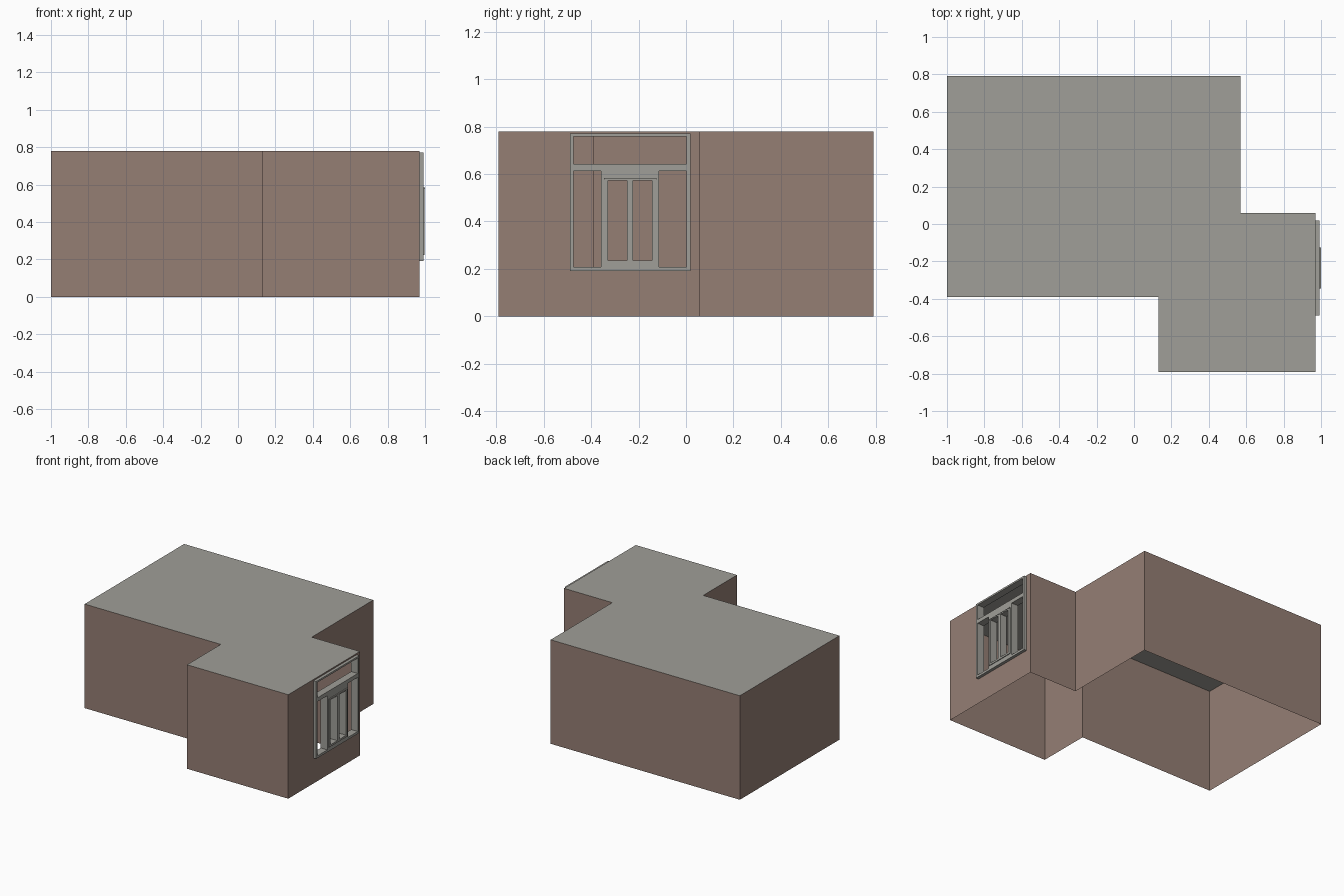
import bpy, bmesh

if "Cube" in bpy.data.objects:
    bpy.data.objects.remove(bpy.data.objects["Cube"])

H = 0.78          # wall height
WALL_X = 0.97     # plane of the wall that holds the window


def material(name, rgb):
    m = bpy.data.materials.new(name)
    m.diffuse_color = (*rgb, 1.0)
    m.use_nodes = True
    m.node_tree.nodes["Principled BSDF"].inputs["Base Color"].default_value = m.diffuse_color
    return m


brown = material("brown_wall", (0.30, 0.21, 0.175))
grey = material("warm_grey", (0.35, 0.345, 0.315))


def finish(bm, name, mats):
    me = bpy.data.meshes.new(name)
    bm.to_mesh(me)
    bm.free()
    for m in mats:
        me.materials.append(m)
    ob = bpy.data.objects.new(name, me)
    bpy.context.collection.objects.link(ob)
    return ob


def pierced_sheet(bm, x, rects):
    """Flat sheet at x facing +x: first (y0, y1, z0, z1) is the outline, the rest are holes."""
    edges = []
    for y0, y1, z0, z1 in rects:
        vs = [bm.verts.new((x, y, z)) for y, z in ((y0, z0), (y1, z0), (y1, z1), (y0, z1))]
        edges += [bm.edges.new((vs[i], vs[(i + 1) % 4])) for i in range(4)]
    res = bmesh.ops.triangle_fill(bm, edges=edges, use_beauty=True)
    faces = [g for g in res["geom"] if isinstance(g, bmesh.types.BMFace)]
    for f in faces:
        f.normal_update()
        if f.normal.x < 0:
            f.normal_flip()
    return faces


def pierced_panel(name, x0, x1, rects):
    """Solid panel between x0 and x1 with rectangular holes."""
    bm = bmesh.new()
    faces = pierced_sheet(bm, x0, rects)
    ext = bmesh.ops.extrude_face_region(bm, geom=faces, use_keep_orig=True)
    moved = [g for g in ext["geom"] if isinstance(g, bmesh.types.BMVert)]
    bmesh.ops.translate(bm, verts=moved, vec=(x1 - x0, 0, 0))
    bmesh.ops.recalc_face_normals(bm, faces=bm.faces)
    return finish(bm, name, [grey])


outline = [(-1, -0.39), (0.13, -0.39), (0.13, -0.79), (WALL_X, -0.79),
           (WALL_X, 0.06), (0.57, 0.06), (0.57, 0.79), (-1, 0.79)]
window = (-0.49, 0.02, 0.19, 0.77)

# Walls: thin open shell, one wall pierced for the window
bm = bmesh.new()
for i, a in enumerate(outline):
    b = outline[(i + 1) % len(outline)]
    if a[0] == b[0] == WALL_X:
        pierced_sheet(bm, WALL_X, [(a[1], b[1], 0, H), window])
    else:
        bm.faces.new([bm.verts.new(p) for p in
                      ((*a, 0), (*b, 0), (*b, H), (*a, H))])
bmesh.ops.remove_doubles(bm, verts=bm.verts, dist=1e-5)
finish(bm, "walls", [brown])

# Flat roof
bm = bmesh.new()
bm.faces.new([bm.verts.new((*p, H)) for p in outline])
finish(bm, "roof", [grey])

# Window frame: top light, two side lights and the opening for the sash
sash = (-0.345, -0.125, 0.222, 0.577)
pierced_panel("window_frame", 0.937, 0.992, [
    window,
    (-0.474, 0.003, 0.642, 0.757),
    (-0.474, -0.358, 0.207, 0.613),
    (-0.114, 0.003, 0.207, 0.613),
    sash])

# Central sash with two lights, standing slightly proud of the frame
pierced_panel("window_sash", 0.943, 0.998, [
    sash,
    (-0.329, -0.248, 0.236, 0.572),
    (-0.224, -0.143, 0.236, 0.572)])

# Thin drip strip above the sash
pierced_panel("drip_strip", 0.985, 1.0, [(-0.345, -0.125, 0.577, 0.583)])
